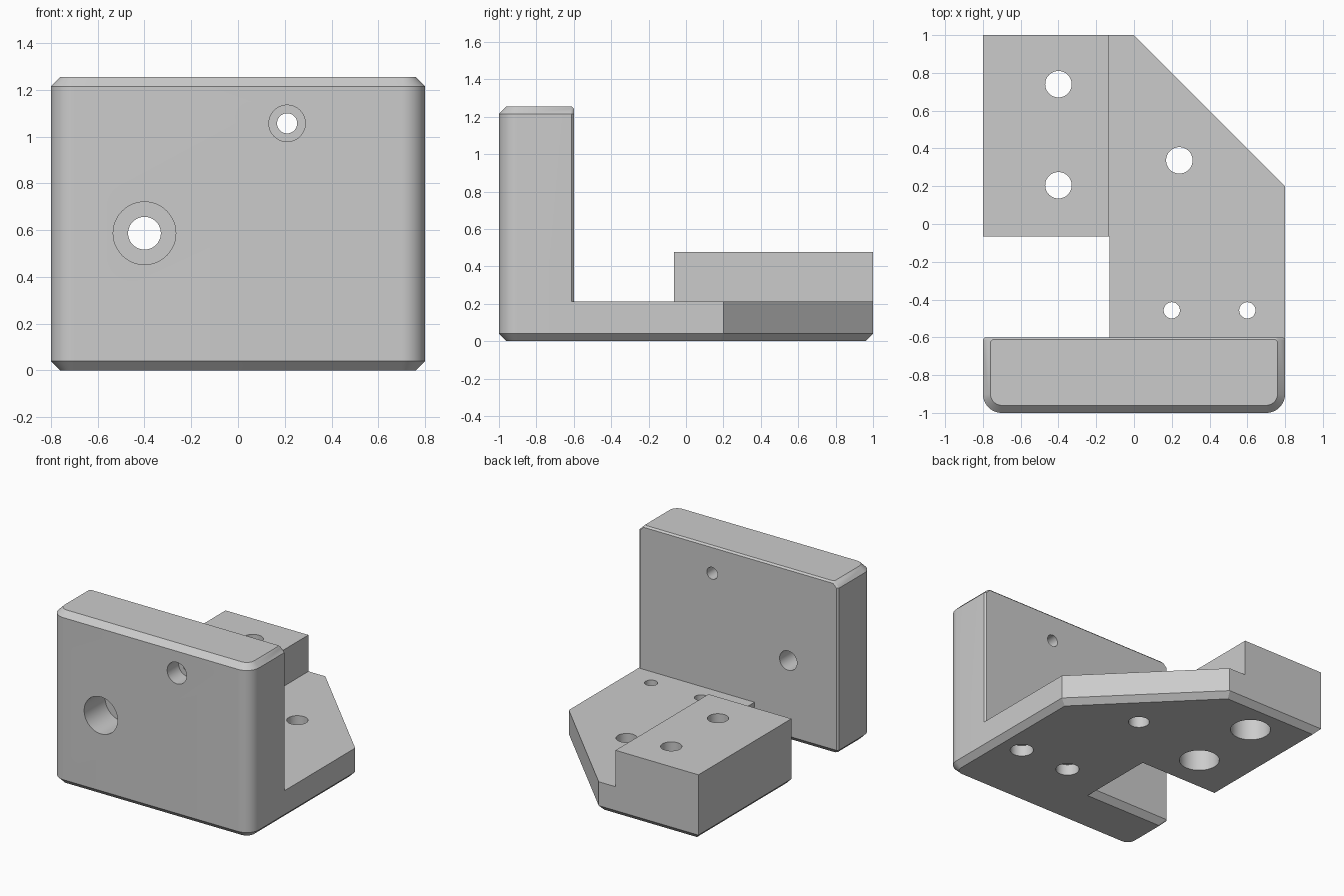
import bpy, bmesh
from math import sin, cos, pi
from mathutils import Matrix

cube = bpy.data.objects.get("Cube")
if cube:
    bpy.data.objects.remove(cube, do_unlink=True)

grey = bpy.data.materials.new("plain_grey")
grey.use_nodes = True
colour = (0.6, 0.6, 0.6, 1)
grey.diffuse_color = colour
grey.node_tree.nodes["Principled BSDF"].inputs["Base Color"].default_value = colour

HEIGHT, CHAMFER, EASE = 1.255, 0.04, 0.012


def finish(name, bm):
    bmesh.ops.recalc_face_normals(bm, faces=bm.faces[:])
    mesh = bpy.data.meshes.new(name)
    bm.to_mesh(mesh)
    bm.free()
    mesh.materials.append(grey)
    obj = bpy.data.objects.new(name, mesh)
    bpy.context.collection.objects.link(obj)
    return obj


def loft(name, layers):
    """Skin a stack of (z, outline) layers and cap both ends."""
    bm = bmesh.new()
    rings = [[bm.verts.new((x, y, z)) for x, y in pts] for z, pts in layers]
    for low, high in zip(rings, rings[1:]):
        for i in range(len(low)):
            j = (i + 1) % len(low)
            bm.faces.new((low[i], low[j], high[j], high[i]))
    bm.faces.new(rings[0])
    bm.faces.new(rings[-1])
    return finish(name, bm)


def wall_outline(inset, back):
    """Rounded front corners, small eased back corners."""
    half, r = 0.8 - inset, 0.1 - inset
    arc = [pi / 2 * i / 12 for i in range(13)]
    right = [(0.7 + r * sin(a), -0.9 - r * cos(a)) for a in arc]
    right += [(half, -0.6 - back - EASE), (half - EASE, -0.6 - back)]
    return right + [(-x, y) for x, y in reversed(right)]


def cylinder(centre, axis, radius, start, end):
    bm = bmesh.new()
    bmesh.ops.create_cone(bm, cap_ends=True, segments=48, radius1=radius,
                          radius2=radius, depth=end - start)
    x, v = centre
    mid = (start + end) / 2
    if axis == "y":
        m = Matrix.Translation((x, mid, v)) @ Matrix.Rotation(pi / 2, 4, "X")
    else:
        m = Matrix.Translation((x, v, mid))
    bm.transform(m)
    return finish("hole_cutter", bm)


def combine(target, other, operation):
    mod = target.modifiers.new(operation.lower(), "BOOLEAN")
    mod.operation, mod.solver, mod.object = operation, "EXACT", other
    bpy.context.view_layer.objects.active = target
    bpy.ops.object.modifier_apply(modifier=mod.name)
    bpy.data.objects.remove(other, do_unlink=True)


# Upright plate with chamfered top and bottom
bracket = loft("angle_bracket", [
    (0, wall_outline(CHAMFER, CHAMFER)),
    (CHAMFER, wall_outline(0, 0)),
    (HEIGHT - CHAMFER, wall_outline(0, 0)),
    (HEIGHT - EASE, wall_outline(CHAMFER - EASE, 0)),
    (HEIGHT, wall_outline(CHAMFER, EASE))])

# Foot plate with a cut corner and a side notch
notch = [(-0.13, -0.065), (-0.13, -0.7)]
outer = [(0.8, -0.7), (0.8, 0.2), (0, 1), (-0.8, 1), (-0.8, -0.065)] + notch
inner = [(0.76, -0.7), (0.76, 0.183), (-0.017, 0.96), (-0.76, 0.96),
         (-0.76, -0.065)] + notch
foot = loft("foot_plate", [(0, inner), (CHAMFER, outer), (0.213, outer)])

# Raised pad on the foot
pad_shape = [(-0.135, -0.065), (-0.135, 1), (-0.8, 1), (-0.8, -0.065)]
pad = loft("raised_pad", [(0.1, pad_shape), (0.477, pad_shape)])

combine(foot, pad, "UNION")
combine(bracket, foot, "UNION")

# Holes: centre, axis, bore radius, counterbore radius and depth
holes = [((-0.4, 0.587), "y", 0.07, 0.134, 0.24),
         ((0.21, 1.057), "y", 0.043, 0.078, 0.13),
         ((-0.4, 0.74), "z", 0.07, 0.134, 0.24),
         ((-0.4, 0.205), "z", 0.07, 0.134, 0.24),
         ((0.24, 0.337), "z", 0.07, 0, 0),
         ((0.2, -0.457), "z", 0.043, 0.078, 0.08),
         ((0.6, -0.457), "z", 0.043, 0.078, 0.08)]
for centre, axis, bore, wide, depth in holes:
    face, far = (-1, -0.5) if axis == "y" else (0, 0.6)
    combine(bracket, cylinder(centre, axis, bore, face - 0.1, far), "DIFFERENCE")
    if wide:
        combine(bracket, cylinder(centre, axis, wide, face - 0.1, face + depth),
                "DIFFERENCE")

# Smooth the rounded parts, keep the crisp edges
bpy.ops.object.select_all(action="DESELECT")
bracket.select_set(True)
bpy.context.view_layer.objects.active = bracket
bpy.ops.object.shade_smooth_by_angle(angle=pi / 6)
